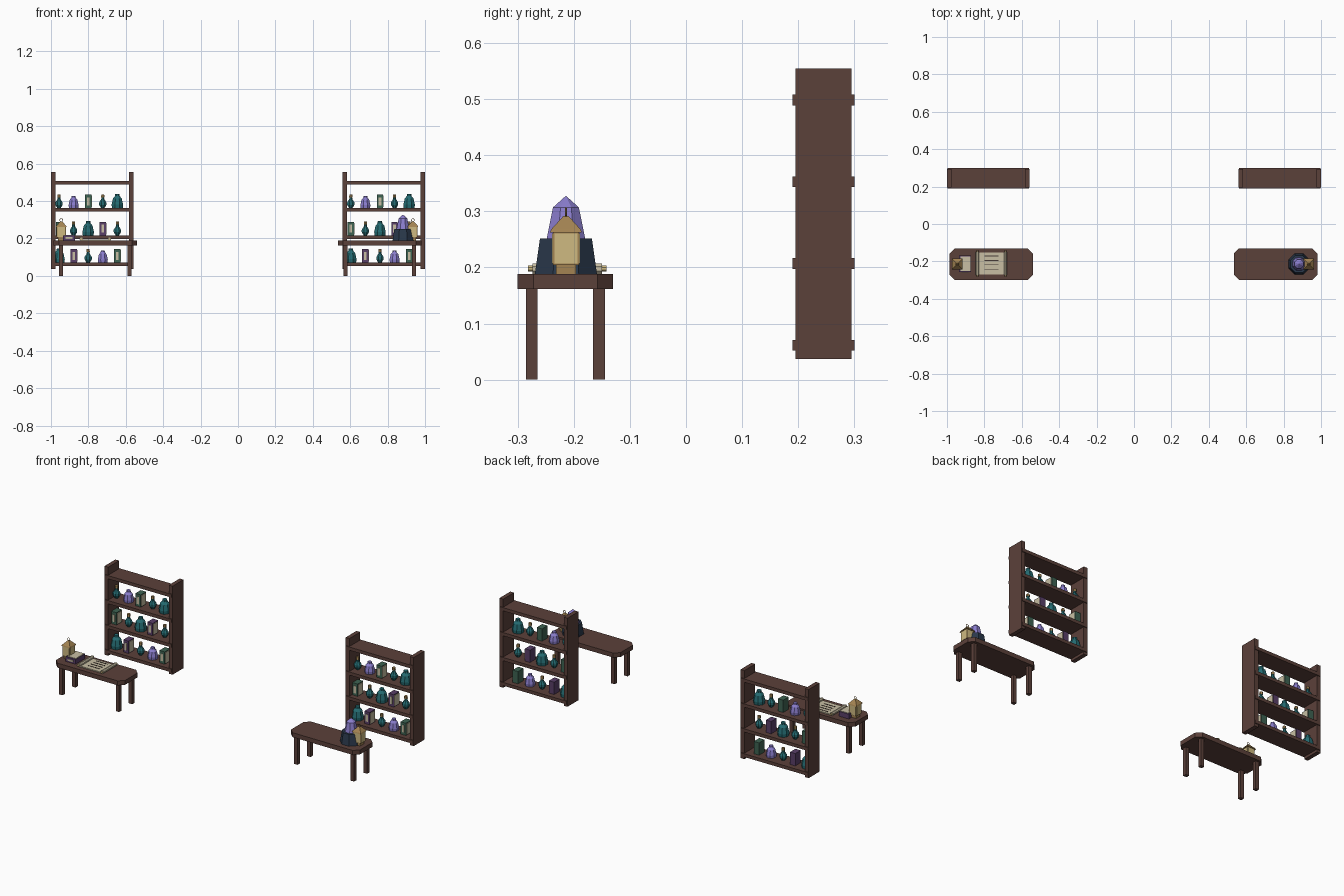
import bpy, bmesh, math
from mathutils import Matrix, Vector

cube = bpy.data.objects.get("Cube")
if cube:
    bpy.data.objects.remove(cube, do_unlink=True)


def material(name, r, g, b):
    m = bpy.data.materials.new(name)
    m.use_nodes = True
    m.diffuse_color = (r, g, b, 1)
    m.node_tree.nodes["Principled BSDF"].inputs["Base Color"].default_value = (r, g, b, 1)
    return m


WOOD = material("dark wood", 0.105, 0.052, 0.042)
TEAL = material("teal glass", 0.018, 0.15, 0.17)
LAVENDER = material("lavender glass", 0.26, 0.21, 0.62)
GREEN = material("green cover", 0.048, 0.125, 0.085)
PURPLE = material("purple cover", 0.10, 0.05, 0.14)
NAVY = material("navy iron", 0.023, 0.04, 0.07)
GOLD = material("aged brass", 0.37, 0.23, 0.085)
GLOW = material("lamp glow", 0.62, 0.49, 0.22)
PAPER = material("parchment", 0.58, 0.52, 0.37)
INK = material("brown ink", 0.06, 0.04, 0.035)


def finish(bm, name, mat):
    bmesh.ops.recalc_face_normals(bm, faces=bm.faces)
    mesh = bpy.data.meshes.new(name)
    bm.to_mesh(mesh)
    bm.free()
    mesh.materials.append(mat)
    obj = bpy.data.objects.new(name, mesh)
    bpy.context.collection.objects.link(obj)
    return obj


def box(name, mat, centre, size):
    bm = bmesh.new()
    bmesh.ops.create_cube(bm, size=1, matrix=Matrix.Translation(centre) @ Matrix.Diagonal((*size, 1)))
    return finish(bm, name, mat)


def lathe(name, mat, centre, profile, sides=8, turn=None):
    """Stack rings of (radius, height) into a faceted solid."""
    bm = bmesh.new()
    rings = []
    for r, z in profile:
        angles = [(k + 0.5) * math.tau / sides for k in range(sides)]
        rings.append([bm.verts.new((r * math.cos(a), r * math.sin(a), z)) for a in angles])
    for low, high in zip(rings, rings[1:]):
        for k in range(sides):
            n = (k + 1) % sides
            bm.faces.new((low[k], low[n], high[n], high[k]))
    bm.faces.new(rings[0])
    bm.faces.new(rings[-1])
    bm.transform(Matrix.Translation(centre) @ (turn or Matrix()))
    return finish(bm, name, mat)


def bottle(x, y, z):
    lathe("bottle", TEAL, (x, y, z), [(0.01, 0), (0.021, 0.018), (0.021, 0.03), (0.009, 0.048), (0.008, 0.058)])
    lathe("bottle_stopper", GOLD, (x, y, z), [(0.010, 0.058), (0.009, 0.073)], 6)


def jar(x, y, z, mat, s):
    lathe("jar", mat, (x, y, z), [(0.027 * s, 0), (0.029 * s, 0.016 * s), (0.022 * s, 0.045 * s),
                                  (0.012 * s, 0.056 * s), (0.011 * s, 0.066 * s)])


def book(x, y, z, mat):
    box("standing_book", mat, (x, y, z + 0.036), (0.034, 0.05, 0.072))
    box("book_label", PAPER, (x, y - 0.026, z + 0.036), (0.014, 0.004, 0.042))
    box("book_pages", PAPER, (x + 0.018, y, z + 0.036), (0.004, 0.042, 0.062))


ITEMS = [
    ["teal_jar", "purple_book", "bottle", "lavender_jar", "green_book"],
    ["green_book", "bottle", "teal_jar", "purple_book", "bottle"],
    ["bottle", "lavender_jar", "green_book", "bottle", "teal_jar"],
]


def place(kind, x, y, z):
    if kind == "bottle":
        bottle(x, y, z)
    elif kind == "teal_jar":
        jar(x, y, z, TEAL, 1.15)
    elif kind == "lavender_jar":
        jar(x, y, z, LAVENDER, 1.0)
    else:
        book(x, y, z, GREEN if kind == "green_book" else PURPLE)


# Open shelving units with their goods
def shelf_unit(cx):
    y = 0.245
    for side in (-1, 1):
        box("shelf_side", WOOD, (cx + side * 0.208, y, 0.296), (0.024, 0.1, 0.518))
    for level in range(4):
        z = 0.0615 + level * 0.1457
        box("shelf_board", WOOD, (cx, y, z), (0.436, 0.11, 0.019))
        if level < 3:
            for i, kind in enumerate(ITEMS[level]):
                place(kind, cx - 0.177 + i * 0.078, y, z + 0.0095)


# Tables with clipped corners
def table(cx):
    cy, hx, hy, c = -0.215, 0.223, 0.085, 0.028
    bm = bmesh.new()
    outline = [(hx - c, -hy), (hx, c - hy), (hx, hy - c), (hx - c, hy)]
    outline += [(-x, y) for x, y in reversed(outline)]
    face = bm.faces.new([bm.verts.new((cx + x, cy + y, 0.162)) for x, y in outline])
    grown = bmesh.ops.extrude_face_region(bm, geom=[face])["geom"]
    bmesh.ops.translate(bm, vec=(0, 0, 0.026), verts=[v for v in grown if isinstance(v, bmesh.types.BMVert)])
    bm.faces.new([v for v in face.verts]) if not face.is_valid else None
    finish(bm, "table_top", WOOD)
    for sx in (-1, 1):
        for sy in (-1, 1):
            box("table_leg", WOOD, (cx + sx * 0.183, cy + sy * 0.06, 0.082), (0.022, 0.021, 0.164))


# Lanterns with glowing panes and a carrying ring
def lantern(x, y):
    box("lantern_frame", GOLD, (x, y, 0.234), (0.046, 0.046, 0.06))
    box("lantern_base", GOLD, (x, y, 0.197), (0.036, 0.036, 0.018))
    for k in range(4):
        d = Vector((math.cos(k * math.pi / 2), math.sin(k * math.pi / 2), 0))
        size = (0.004, 0.041, 0.054) if k % 2 == 0 else (0.041, 0.004, 0.054)
        box("lantern_pane", GLOW, Vector((x, y, 0.234)) + d * 0.0232, size)
    lathe("lantern_roof", GOLD, (x, y, 0), [(0.040, 0.262), (0.037, 0.268), (0.006, 0.292)], 4)
    bpy.ops.mesh.primitive_torus_add(major_segments=12, minor_segments=5, major_radius=0.008, minor_radius=0.0016,
                                     location=(x, y, 0.298), rotation=(math.pi / 2, 0, 0))
    ring = bpy.context.object
    ring.name = "lantern_ring"
    ring.data.materials.append(GOLD)


for cx in (-0.78, 0.78):
    shelf_unit(cx)
table(-0.763)
table(0.757)
lantern(-0.945, -0.214)
lantern(0.935, -0.214)

# Iron pot holding a tall lavender crystal
lathe("iron_pot", NAVY, (0.882, -0.214, 0.188), [(0.06, 0), (0.050, 0.064)])
lathe("crystal", LAVENDER, (0.882, -0.214, 0.252), [(0.037, 0), (0.025, 0.055), (0.001, 0.075)])

# Closed book lying on the left table
box("lying_book", PURPLE, (-0.903, -0.213, 0.202), (0.064, 0.088, 0.028))
box("lying_book_pages", PAPER, (-0.900, -0.213, 0.217), (0.054, 0.078, 0.004))
box("lying_book_label", PAPER, (-0.903, -0.258, 0.202), (0.036, 0.004, 0.010))

# Unrolled scroll with written lines
SX, SY = -0.762, -0.212
box("scroll_sheet", PAPER, (SX, SY, 0.191), (0.15, 0.118, 0.006))
lay = Matrix.Rotation(math.pi / 2, 4, "X")
for side in (-1, 1):
    x = SX + side * 0.075
    lathe("scroll_roller", PAPER, (x, SY, 0.198), [(0.010, -0.062), (0.010, 0.062)], 8, lay)
    lathe("scroll_rod", GLOW, (x, SY, 0.198), [(0.006, -0.07), (0.006, 0.07)], 8, lay)
for i in range(4):
    box("scroll_line", INK, (SX, SY + 0.042 - i * 0.024, 0.1945), (0.075, 0.005, 0.002))
